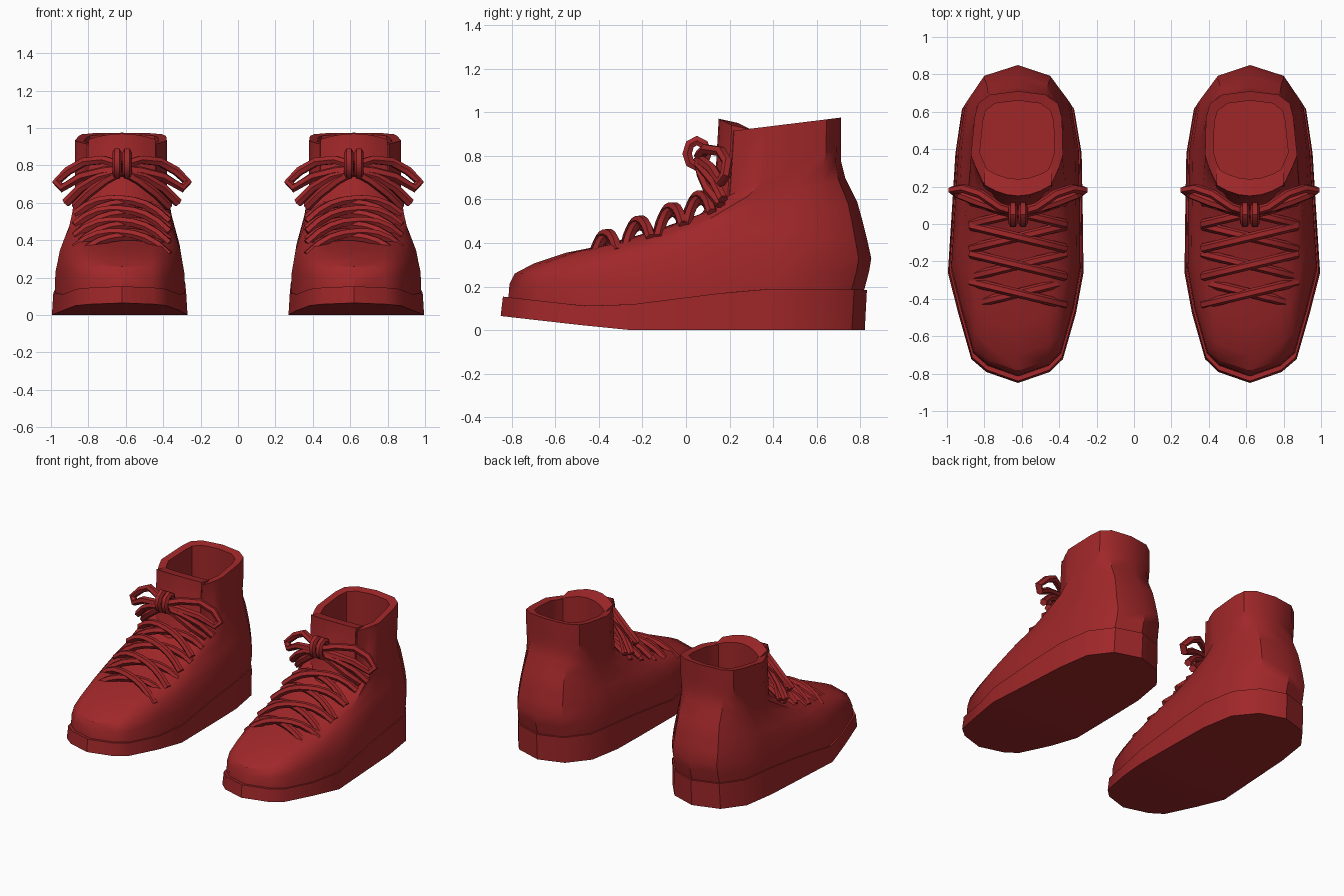
import bpy, bmesh, math
from mathutils import Vector

cube = bpy.data.objects.get("Cube")
if cube:
    bpy.data.objects.remove(cube)

red = bpy.data.materials.new("dark_red")
red.use_nodes = True
RED = (0.35, 0.02, 0.022, 1)
red.diffuse_color = RED
red.node_tree.nodes["Principled BSDF"].inputs["Base Color"].default_value = RED

CX = 0.62
# Footprint: toe, outer side, heel, inner side
OUTER = [(.17, -.79), (.25, -.72), (.32, -.47), (.375, -.25),
         (.35, .15), (.335, .4), (.3, .64), (.19, .79)]
INNER = [(-.17, -.79), (-.24, -.72), (-.31, -.47), (-.35, -.25),
         (-.345, .15), (-.34, .4), (-.3, .64), (-.18, .79)]
FOOT = [(0, -.85)] + OUTER + [(0, .85)] + INNER[::-1]
N = len(FOOT)


def lerp_table(table, y):
    """Height along the shoe from a short list of (y, z)."""
    for (y0, z0), (y1, z1) in zip(table, table[1:]):
        if y <= y1:
            return z0 + (z1 - z0) * max(0, (y - y0) / (y1 - y0))
    return table[-1][1]


def ring(front, back, width, square=1.0, height=None):
    """Footprint fitted between a front and a back (y, z) point."""
    pts = []
    for x, y in FOOT:
        t = (y + .85) / 1.7
        py = front[0] + t * (back[0] - front[0])
        pz = height(py) if height else front[1] + t * (back[1] - front[1])
        px = math.copysign(abs(x / .36) ** square, x) * .36 * width
        pts.append((CX + px, py, pz))
    return pts


def finish(obj, angle):
    obj.data.materials.clear()
    obj.data.materials.append(red)
    bpy.ops.object.select_all(action='DESELECT')
    obj.select_set(True)
    bpy.context.view_layer.objects.active = obj
    bpy.ops.object.shade_smooth_by_angle(angle=math.radians(angle))


def loft(name, rings, side, angle=35):
    """Skin a stack of rings and cap both ends with strips."""
    bm = bmesh.new()
    rows = [[bm.verts.new((x * side, y, z)) for x, y, z in r] for r in rings]
    for a, b in zip(rows, rows[1:]):
        for i in range(N):
            j = (i + 1) % N
            bm.faces.new((a[i], a[j], b[j], b[i]))
    for r in (rows[0], rows[-1]):
        for i in range(N // 2):
            quad = [r[i], r[i + 1], r[N - i - 1], r[(N - i) % N]]
            bm.faces.new(list(dict.fromkeys(quad)))
    bmesh.ops.recalc_face_normals(bm, faces=bm.faces)
    mesh = bpy.data.meshes.new(name)
    bm.to_mesh(mesh)
    bm.free()
    obj = bpy.data.objects.new(name, mesh)
    bpy.context.collection.objects.link(obj)
    finish(obj, angle)


def lace(name, path, side, radius=.025):
    """Round cord through a few points."""
    cu = bpy.data.curves.new(name, 'CURVE')
    cu.dimensions = '3D'
    cu.bevel_depth = radius
    cu.bevel_resolution = 1
    cu.use_fill_caps = True
    sp = cu.splines.new('POLY')
    sp.points.add(len(path) - 1)
    for p, (x, y, z) in zip(sp.points, path):
        p.co = ((CX + x) * side, y, z, 1)
    tmp = bpy.data.objects.new(name + "_path", cu)
    bpy.context.collection.objects.link(tmp)
    bpy.context.view_layer.update()
    deps = bpy.context.evaluated_depsgraph_get()
    mesh = bpy.data.meshes.new_from_object(tmp.evaluated_get(deps))
    bpy.data.objects.remove(tmp)
    obj = bpy.data.objects.new(name, mesh)
    bpy.context.collection.objects.link(obj)
    finish(obj, 50)


def tongue(name, side):
    """Bowed padded flap standing behind the bow."""
    bm = bmesh.new()
    cols = []
    for i in range(7):
        s = i / 3 - 1
        dy = .06 * s * s
        cols.append([bm.verts.new(((CX + .18 * s) * side, y + dy, z - .03 * s * s))
                     for y, z in ((.02, .46), (.13, .62), (.15, .97),
                                  (.24, .95), (.24, .46))])
    for a, b in zip(cols, cols[1:]):
        for k in range(5):
            m = (k + 1) % 5
            bm.faces.new((a[k], a[m], b[m], b[k]))
    bm.faces.new(cols[0])
    bm.faces.new(cols[-1])
    bmesh.ops.recalc_face_normals(bm, faces=bm.faces)
    mesh = bpy.data.meshes.new(name)
    bm.to_mesh(mesh)
    bm.free()
    obj = bpy.data.objects.new(name, mesh)
    bpy.context.collection.objects.link(obj)
    finish(obj, 35)


def sole_bottom(y):
    return lerp_table([(-.85, .065), (-.5, .025), (-.25, 0), (.85, 0)], y)


def sole_top(y):
    return lerp_table([(-.85, .155), (-.45, .11), (-.2, .12),
                       (.05, .155), (.3, .19), (.85, .185)], y)


def vamp(y):
    return .39 + .33 * (y + .37)


# Upper shell: (front y, z), (back y, z), width, squareness
SHELL = [((-.81, .21), (.84, .27), .95, 1), ((-.785, .26), (.85, .33), .92, .95),
         ((-.7, .305), (.83, .42), .89, .9), ((-.55, .355), (.81, .5), .83, .85),
         ((-.4, .385), (.785, .59), .77, .8), ((-.15, .455), (.73, .7), .72, .75),
         ((.06, .53), (.71, .78), .69, .75), ((.16, .6), (.71, .85), .68, .75),
         ((.18, .91), (.71, .975), .68, .75),
         ((.23, .91), (.66, .965), .55, .75), ((.23, .3), (.66, .3), .55, .75)]

for side, label in ((1, "left"), (-1, "right")):
    loft(label + "_sole",
         [ring((-.85, 0), (.82, 0), 1, 1, sole_bottom),
          ring((-.84, 0), (.83, 0), .98, 1, sole_top),
          ring((-.81, 0), (.81, 0), .95, 1, sole_top)], side)
    loft(label + "_upper",
         [ring((-.815, 0), (.815, 0), .96, 1, lambda y: sole_top(y) - .01)]
         + [ring(*s) for s in SHELL], side)
    tongue(label + "_tongue", side)

    # Crossed laces
    for row, y0 in enumerate((-.43, -.28, -.13, 0)):
        for d in (1, -1):
            path = []
            for i in range(9):
                s = i / 4 - 1
                y = y0 + .06 * (1 + s * d)
                lift = .03 + .012 * row + (.02 if d > 0 else 0)
                path.append((.25 * s, y, vamp(y) + lift - .1 * abs(s) ** 2.5))
            lace(f"{label}_lace_{row}_{'a' if d > 0 else 'b'}", path, side)

    # Bow loops, tails and ties
    for m, tag in ((1, "outer"), (-1, "inner")):
        loop = [(0, .06, .8), (.1, .09, .83), (.2, .16, .82), (.29, .19, .77),
                (.35, .18, .71), (.32, .16, .68), (.22, .12, .74),
                (.1, .08, .77), (0, .06, .78)]
        tail = [(0, .05, .77), (.12, .08, .74), (.22, .13, .68), (.3, .17, .6)]
        tie = [(.25, .16, .58), (.18, .1, .65), (.09, .07, .72), (0, .06, .77)]
        for part, path in (("bow_loop", loop), ("bow_tail", tail), ("bow_tie", tie)):
            lace(f"{label}_{part}_{tag}", [(x * m, y, z) for x, y, z in path], side)
        # Upright half of the knot
        knot = [(.027 * m, .05 + .045 * math.cos(a), .81 + .06 * math.sin(a))
                for a in (i * math.pi / 4 for i in range(9))]
        lace(f"{label}_knot_{tag}", knot, side)
